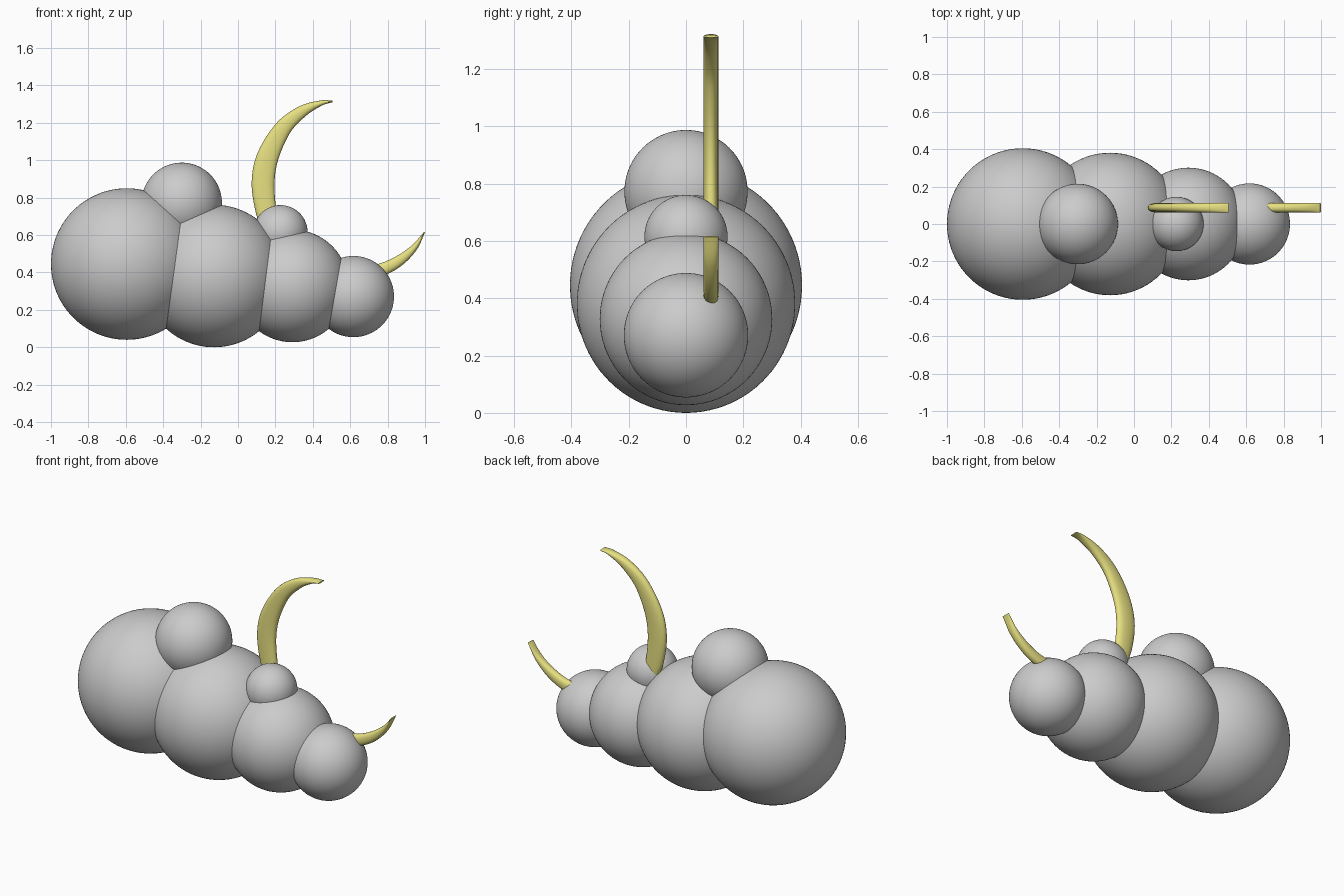
import bpy, bmesh
from math import sin, cos, pi, copysign
from mathutils import Vector

if "Cube" in bpy.data.objects:
    bpy.data.objects.remove(bpy.data.objects["Cube"])


def ball(name, x, z, r):
    bpy.ops.mesh.primitive_ico_sphere_add(subdivisions=5, radius=r, location=(x, 0, z))
    ob = bpy.context.object
    ob.name = name
    bpy.ops.object.shade_smooth()


def spline(pts, steps=6):
    # Catmull-Rom through (x, z, half width) points
    p = [Vector(q) for q in pts]
    p = [2 * p[0] - p[1]] + p + [2 * p[-1] - p[-2]]
    out = []
    for i in range(1, len(p) - 2):
        a, b, c, d = p[i - 1:i + 3]
        for k in range(steps):
            t = k / steps
            out.append(0.5 * (2 * b + (c - a) * t + (2 * a - 5 * b + 4 * c - d) * t ** 2
                              + (3 * b - a - 3 * c + d) * t ** 3))
    return out + [p[-2]]


def horn(name, pts, mat, y=0.087, half_y=0.026, sides=20):
    # flattened sweep: constant depth in y, tapering width in the xz plane
    path = spline(pts)
    bm = bmesh.new()
    rings = []
    for i, q in enumerate(path):
        d = path[min(i + 1, len(path) - 1)] - path[max(i - 1, 0)]
        t = Vector((d.x, d.y)).normalized()
        ring = []
        for k in range(sides):
            a = 2 * pi * k / sides
            u = copysign(abs(cos(a)) ** 0.85, cos(a)) * max(q.z, 0.003)
            v = copysign(abs(sin(a)) ** 0.85, sin(a)) * half_y
            ring.append(bm.verts.new((q.x - t.y * u, y + v, q.y + t.x * u)))
        rings.append(ring)
    for r0, r1 in zip(rings, rings[1:]):
        for k in range(sides):
            n = (k + 1) % sides
            bm.faces.new((r0[k], r0[n], r1[n], r1[k]))
    bm.faces.new(rings[0])
    bm.faces.new(rings[-1])
    bmesh.ops.recalc_face_normals(bm, faces=bm.faces)
    me = bpy.data.meshes.new(name)
    bm.to_mesh(me)
    bm.free()
    me.materials.append(mat)
    ob = bpy.data.objects.new(name, me)
    bpy.context.collection.objects.link(ob)
    bpy.context.view_layer.objects.active = ob
    bpy.ops.object.select_all(action='DESELECT')
    ob.select_set(True)
    bpy.ops.object.shade_smooth_by_angle(angle=pi / 4)


# Row of body balls, largest at the left, and two small ones on top
for name, x, z, r in [
    ("rear_body", -0.595, 0.445, 0.405),
    ("middle_body", -0.128, 0.381, 0.381),
    ("front_body", 0.291, 0.328, 0.301),
    ("head", 0.617, 0.271, 0.217),
    ("large_hump", -0.301, 0.772, 0.215),
    ("small_hump", 0.227, 0.615, 0.145),
]:
    ball(name, x, z, r)

# Yellow curved horns
yellow = bpy.data.materials.new("yellow")
yellow.diffuse_color = (0.80, 0.75, 0.22, 1)
yellow.use_nodes = True
yellow.node_tree.nodes["Principled BSDF"].inputs["Base Color"].default_value = yellow.diffuse_color
horn("large_horn", [(0.18, 0.62, 0.045), (0.150, 0.727, 0.055), (0.134, 0.88, 0.061),
                    (0.160, 1.021, 0.058), (0.241, 1.171, 0.045), (0.345, 1.262, 0.031),
                    (0.446, 1.306, 0.014), (0.505, 1.314, 0.004)], yellow)
horn("small_horn", [(0.68, 0.40, 0.036), (0.767, 0.415, 0.034), (0.858, 0.460, 0.029),
                    (0.940, 0.530, 0.018), (0.997, 0.615, 0.003)], yellow)
